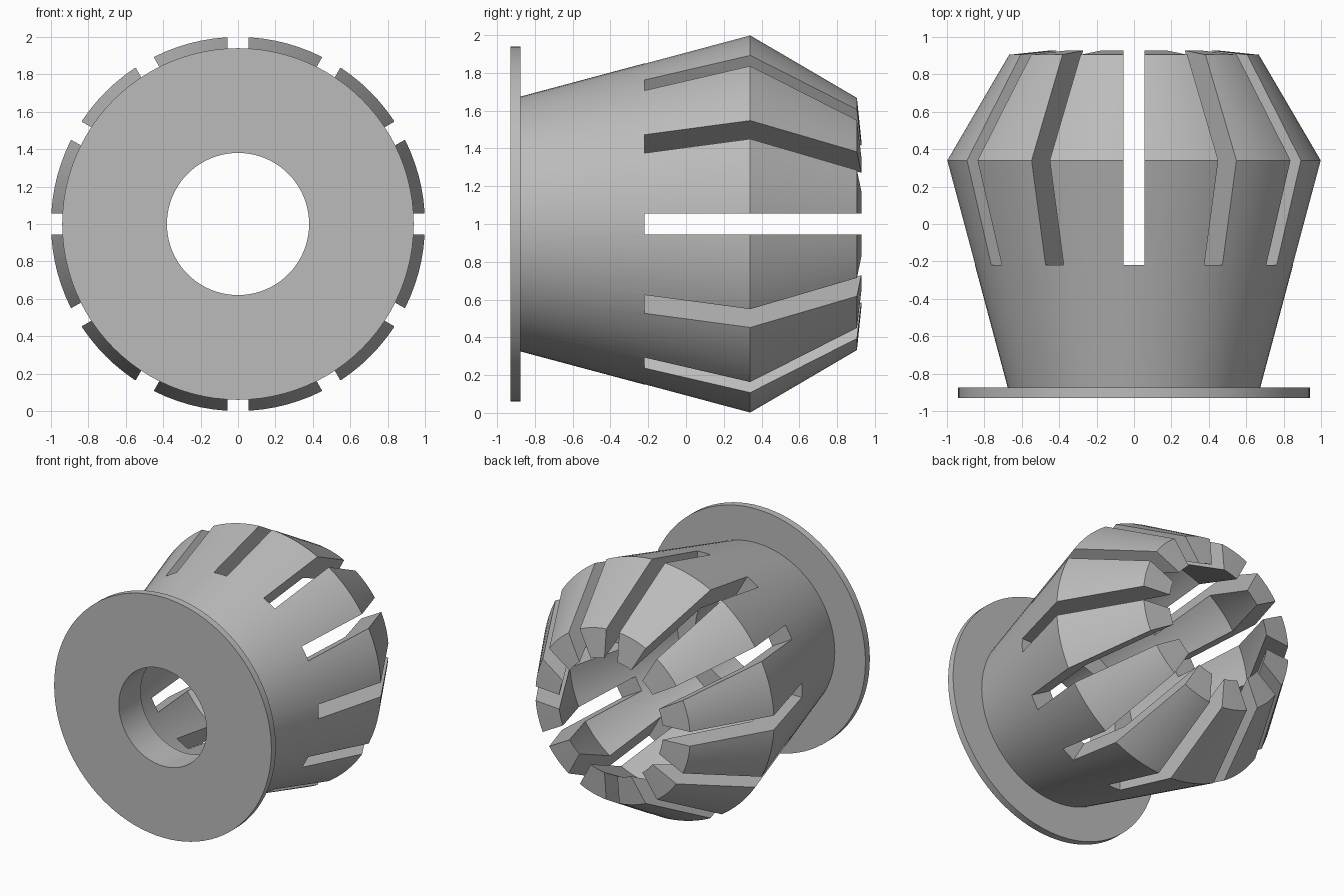
import bpy, bmesh
from math import pi, cos, sin
from mathutils import Matrix

cube = bpy.data.objects.get("Cube")
if cube:
    bpy.data.objects.remove(cube, do_unlink=True)

SIDES = 96
SLOTS = 12

grey = bpy.data.materials.new("plain grey")
grey.use_nodes = True
colour = (0.5, 0.5, 0.5, 1)
grey.diffuse_color = colour
grey.node_tree.nodes["Principled BSDF"].inputs["Base Color"].default_value = colour


def make_object(name, bm):
    bmesh.ops.recalc_face_normals(bm, faces=bm.faces)
    mesh = bpy.data.meshes.new(name)
    bm.to_mesh(mesh)
    bm.free()
    obj = bpy.data.objects.new(name, mesh)
    bpy.context.collection.objects.link(obj)
    mesh.materials.append(grey)
    return obj


def lathe(name, profile):
    """Turn a closed (radius, y) profile around the lengthwise axis at z = 1."""
    bm = bmesh.new()
    rings = []
    for i in range(SIDES):
        a = 2 * pi * i / SIDES
        rings.append([bm.verts.new((r * cos(a), y, 1 + r * sin(a))) for r, y in profile])
    n = len(profile)
    for i in range(SIDES):
        p, q = rings[i], rings[(i + 1) % SIDES]
        for j in range(n):
            k = (j + 1) % n
            bm.faces.new((p[j], p[k], q[k], q[j]))
    return make_object(name, bm)


# Flanged collet: outer double taper, hollow cavity and front bore
body = lathe("slotted_collet", [
    (0.38, -0.93), (0.94, -0.93), (0.94, -0.875), (0.675, -0.875),
    (1.0, 0.34), (0.67, 0.905), (0.45, 0.928),
    (0.79, 0.31), (0.54, -0.66), (0.38, -0.66)])

# Radial slots open at the rear
bm = bmesh.new()
for i in range(SLOTS):
    turn = Matrix.Translation((0, 0, 1)) @ Matrix.Rotation(2 * pi * i / SLOTS, 4, 'Y')
    place = Matrix.Translation((0.76, 0.49, 0)) @ Matrix.Diagonal((1.0, 1.42, 0.112, 1))
    bmesh.ops.create_cube(bm, size=1, matrix=turn @ place)
cutter = make_object("slot_cutter", bm)
cutter.hide_render = True

cut = body.modifiers.new("slots", 'BOOLEAN')
cut.operation = 'DIFFERENCE'
cut.solver = 'EXACT'
cut.object = cutter
bpy.context.view_layer.objects.active = body
body.select_set(True)
bpy.ops.object.modifier_apply(modifier=cut.name)
bpy.data.objects.remove(cutter, do_unlink=True)

# Smooth turned surfaces with crisp edges
bpy.ops.object.shade_smooth_by_angle(angle=pi / 9)
